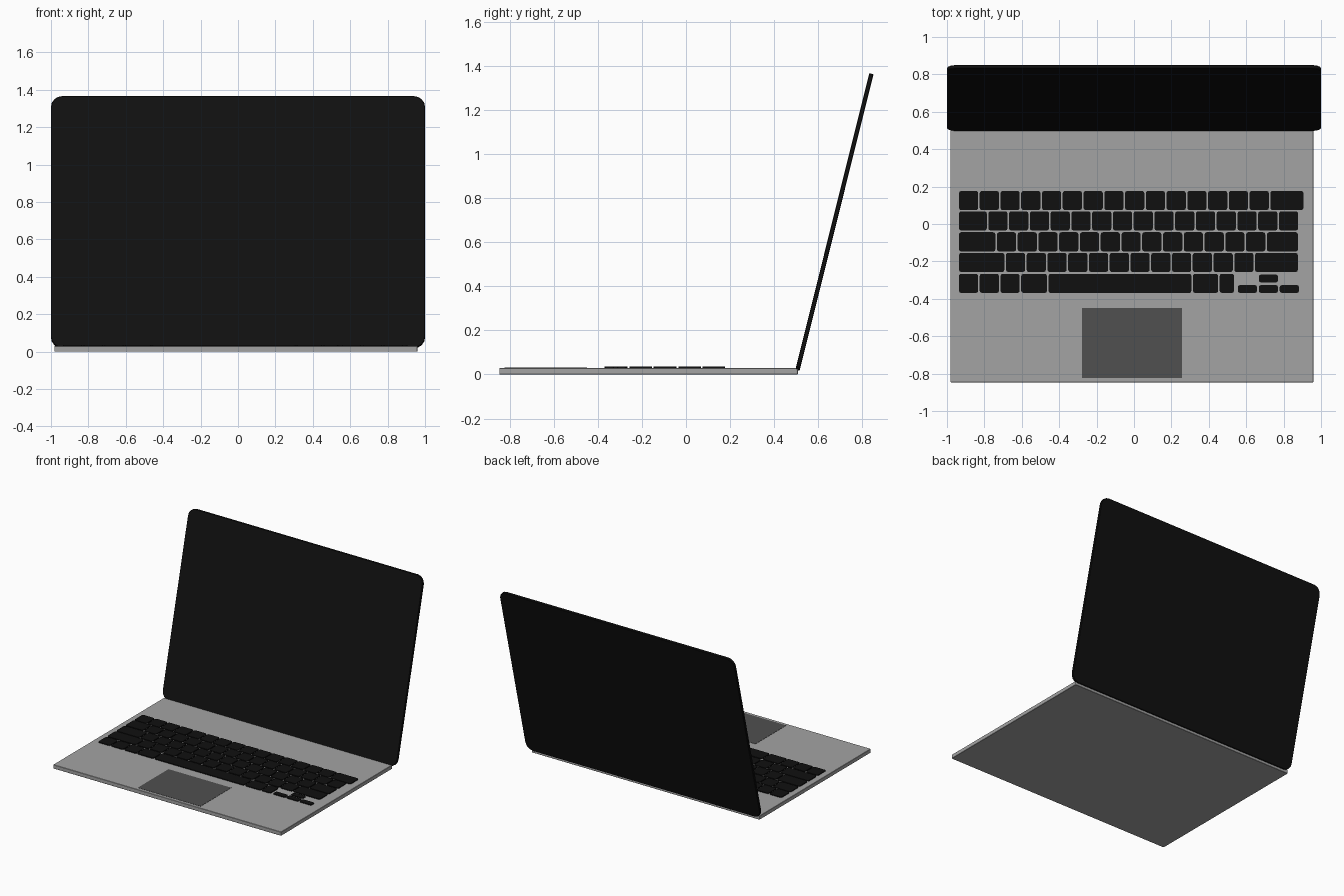
import bpy, bmesh, math
from mathutils import Matrix, Vector

if "Cube" in bpy.data.objects:
    bpy.data.objects.remove(bpy.data.objects["Cube"])


def material(name, r, g, b):
    m = bpy.data.materials.new(name)
    m.diffuse_color = (r, g, b, 1)
    m.use_nodes = True
    m.node_tree.nodes["Principled BSDF"].inputs["Base Color"].default_value = m.diffuse_color
    return m


silver = material("silver_grey", 0.37, 0.37, 0.37)
dark_grey = material("dark_grey", 0.08, 0.08, 0.08)
black = material("black", 0.005, 0.005, 0.005)


def add_box(bm, lo, hi):
    lo, hi = Vector(lo), Vector(hi)
    size = hi - lo
    bmesh.ops.create_cube(bm, size=1, matrix=Matrix.Translation((lo + hi) / 2)
                          @ Matrix.Diagonal((size.x, size.y, size.z, 1)))


def round_corners(bm, axis, radius, segments):
    """Bevel every edge that runs along the given axis."""
    edges = [e for e in bm.edges
             if abs((e.verts[0].co - e.verts[1].co).normalized()[axis]) > 0.99]
    bmesh.ops.bevel(bm, geom=edges, offset=radius, segments=segments,
                    profile=0.5, affect='EDGES')


def finish(bm, name, mat, edge_bevel=0):
    bmesh.ops.recalc_face_normals(bm, faces=bm.faces)
    mesh = bpy.data.meshes.new(name)
    bm.to_mesh(mesh)
    bm.free()
    mesh.materials.append(mat)
    ob = bpy.data.objects.new(name, mesh)
    bpy.context.collection.objects.link(ob)
    if edge_bevel:
        mod = ob.modifiers.new("soft_edge", 'BEVEL')
        mod.width, mod.segments = edge_bevel, 1
        mod.limit_method, mod.angle_limit = 'ANGLE', math.radians(50)
    return ob


# Base slab
bm = bmesh.new()
add_box(bm, (-0.982, -0.847, 0), (0.96, 0.507, 0.03))
round_corners(bm, 2, 0.006, 2)
finish(bm, "base", silver, 0.002)

# Trackpad plate
bm = bmesh.new()
add_box(bm, (-0.278, -0.823, 0.026), (0.257, -0.449, 0.0315))
finish(bm, "trackpad", dark_grey)

# Lid with rounded corners, leaning back
bm = bmesh.new()
add_box(bm, (-1, -0.01, -0.693), (1, 0.01, 0.693))
round_corners(bm, 1, 0.06, 4)
lid = finish(bm, "screen_lid", black, 0.003)
lid.location = (0, 0.6735, 0.692)
lid.rotation_euler.x = math.radians(-14)

# Keyboard: each row is (front y, list of key pitches from the left)
U, GAP, DEPTH, LEFT = 0.111, 0.008, 0.103, -0.936
rows = [
    (0.074, [U] * 15 + [0.185]),
    (-0.035, [0.157] + [U] * 15),
    (-0.147, [0.203] + [U] * 13 + [0.175]),
    (-0.257, [0.251] + [U] * 12 + [0.237]),
    (-0.369, [U] * 3 + [0.146, 0.772, 0.143, 0.085]),
]
KEY_BOTTOM, KEY_TOP = 0.025, 0.036
bm = bmesh.new()
for y, pitches in rows:
    x = LEFT
    for p in pitches:
        add_box(bm, (x, y, KEY_BOTTOM), (x + p - GAP, y + DEPTH, KEY_TOP))
        x += p
# Arrow keys
for x, y in ((0.555, -0.369), (0.667, -0.369), (0.779, -0.369), (0.667, -0.313)):
    add_box(bm, (x, y, KEY_BOTTOM), (x + 0.103, y + 0.043, KEY_TOP))
round_corners(bm, 2, 0.012, 2)
finish(bm, "keys", black)
